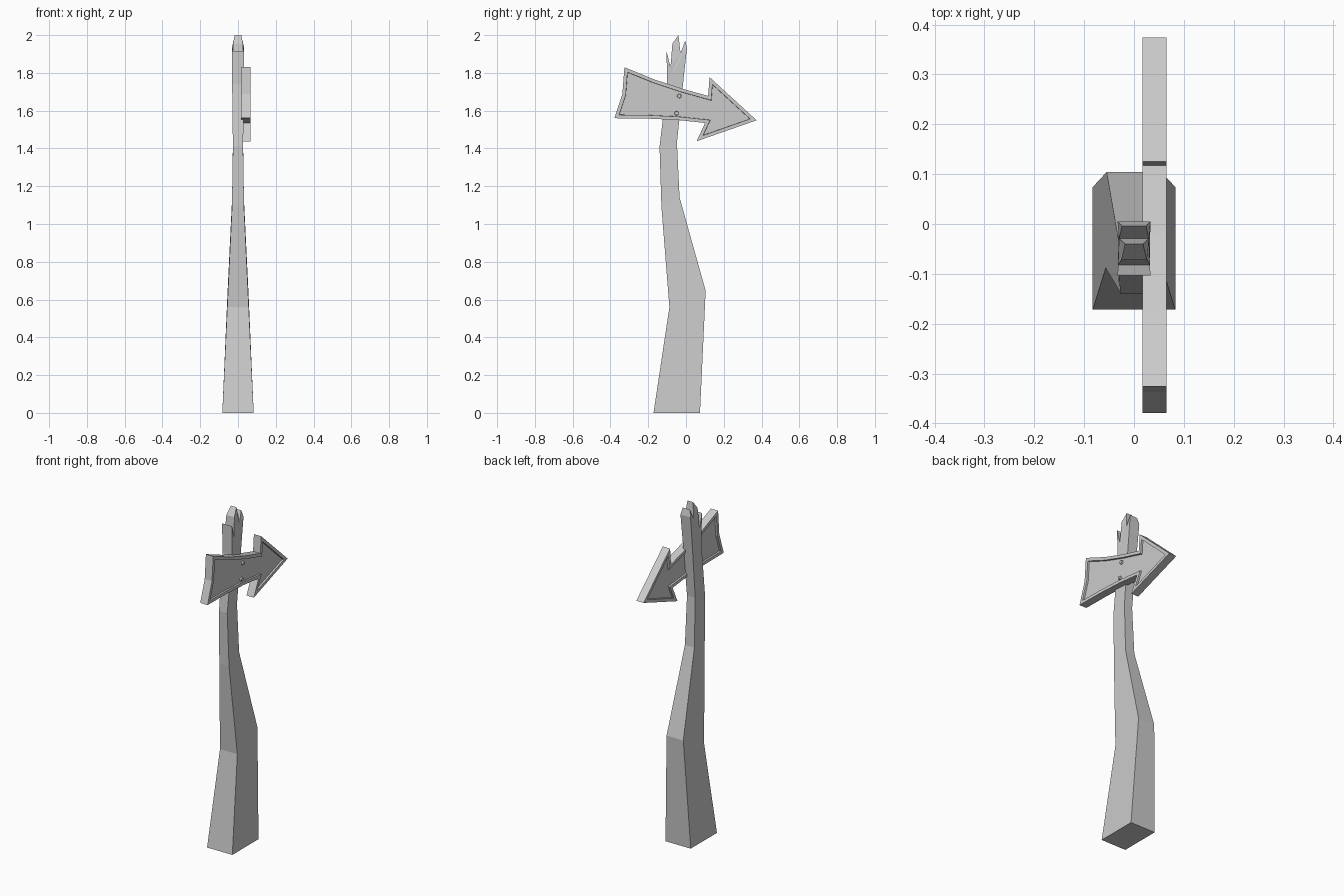
import bpy, bmesh, math
from mathutils import Matrix

cube = bpy.data.objects.get("Cube")
if cube:
    bpy.data.objects.remove(cube, do_unlink=True)

GREY = (0.6, 0.6, 0.6, 1.0)
mat = bpy.data.materials.new("plain grey")
mat.use_nodes = True
mat.diffuse_color = GREY
mat.node_tree.nodes["Principled BSDF"].inputs["Base Color"].default_value = GREY


def finish(bm, name):
    bmesh.ops.recalc_face_normals(bm, faces=bm.faces[:])
    mesh = bpy.data.meshes.new(name)
    bm.to_mesh(mesh)
    bm.free()
    mesh.materials.append(mat)
    obj = bpy.data.objects.new(name, mesh)
    bpy.context.collection.objects.link(obj)
    return obj


# Crooked tapering post: front edge and back edge as (y, z, half width)
front = [(-.172, 0, .083), (-.088, .56, .057), (-.13, 1.09, .032),
         (-.14, 1.41, .027), (-.1, 1.74, .031)]
back = [(.074, 0, .083), (.104, .647, .055), (-.034, 1.14, .031),
        (-.048, 1.43, .027), (-.016, 1.74, .031)]
# Splintered top, front to back
crown = [(-.103, 1.915, .033), (-.082, 1.83, .032), (-.072, 1.955, .026),
         (-.04, 2, .018), (-.029, 1.905, .03), (-.004, 1.97, .024),
         (.005, 1.93, .033)]

bm = bmesh.new()


def pair(p):
    y, z, w = p
    return [bm.verts.new((s * w, y, z)) for s in (-1, 1)]


f = [pair(p) for p in front]
b = [pair(p) for p in back]
c = [pair(p) for p in crown]
for i in range(len(f) - 1):
    for s in (0, 1):
        bm.faces.new((f[i][s], f[i + 1][s], b[i + 1][s], b[i][s]))
# Crown sides, then the strip that wraps round the whole outline
for s in (0, 1):
    bm.faces.new([p[s] for p in [f[-1]] + c + [b[-1]]])
outline = f + c + b[::-1]
for p, q in zip(outline, outline[1:] + outline[:1]):
    bm.faces.new((p[0], p[1], q[1], q[0]))
bmesh.ops.recalc_face_normals(bm, faces=bm.faces[:])
bmesh.ops.triangulate(bm, faces=[x for x in bm.faces if len(x.verts) > 4],
                      ngon_method='EAR_CLIP')
finish(bm, "post")

# Arrow board, recessed on both faces inside a raised rim
arrow = [(-.326, 1.83), (-.167, 1.765), (-.019, 1.716), (.117, 1.678),
         (.125, 1.777), (.374, 1.549), (.056, 1.438), (.101, 1.535),
         (-.04, 1.55), (-.204, 1.558), (-.379, 1.56), (-.337, 1.687)]
bm = bmesh.new()
near = [bm.verts.new((.065, y, z)) for y, z in arrow]
far = [bm.verts.new((.017, y, z)) for y, z in arrow]
faces = [bm.faces.new(near), bm.faces.new(far)]
for i in range(len(arrow)):
    j = (i + 1) % len(arrow)
    bm.faces.new((near[i], near[j], far[j], far[i]))
bmesh.ops.recalc_face_normals(bm, faces=bm.faces[:])
for face in faces:
    bmesh.ops.inset_region(bm, faces=[face], thickness=.018, use_even_offset=True)
    bmesh.ops.inset_region(bm, faces=[face], thickness=.001, depth=-.01,
                           use_even_offset=True)
finish(bm, "arrow_board")

# Two bolt heads on the board
for name, y, z in (("upper_bolt", -.036, 1.677), ("lower_bolt", -.05, 1.586)):
    bm = bmesh.new()
    place = Matrix.Translation((.055, y, z)) @ Matrix.Rotation(math.pi / 2, 4, 'Y')
    bmesh.ops.create_cone(bm, cap_ends=True, segments=12, radius1=.013,
                          radius2=.01, depth=.018, matrix=place)
    finish(bm, name)
